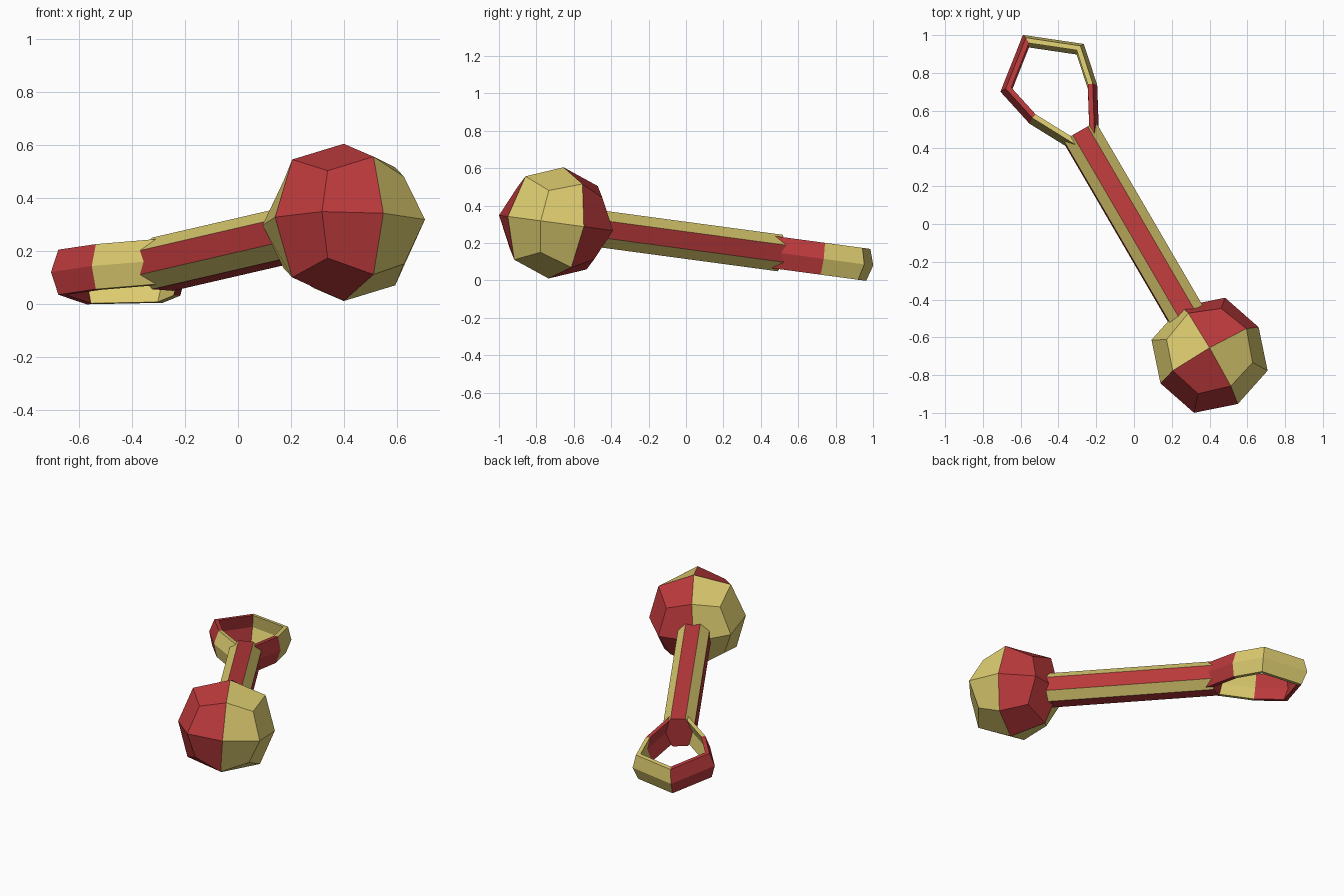
import bpy, bmesh, math
from mathutils import Matrix, Vector

if "Cube" in bpy.data.objects:
    bpy.data.objects.remove(bpy.data.objects["Cube"])

def material(name, col):
    m = bpy.data.materials.new(name)
    m.diffuse_color = (*col, 1)
    m.use_nodes = True
    m.node_tree.nodes["Principled BSDF"].inputs["Base Color"].default_value = m.diffuse_color
    return m

RED = material("red", (0.50, 0.042, 0.045))
YELLOW = material("straw yellow", (0.72, 0.60, 0.16))

# The rattle is built flat along local +y, then turned and tilted to rest on the ground
POSE = (Matrix.Translation((0.4, -0.695, 0.308))
        @ Matrix.Rotation(math.radians(-7.66), 4, 'X')
        @ Matrix.Rotation(math.radians(30), 4, 'Z'))

def finish(name, bm, is_red):
    """Colour faces by rule, pose the part and add it to the scene."""
    bmesh.ops.recalc_face_normals(bm, faces=bm.faces)
    for f in bm.faces:
        f.material_index = 0 if is_red(f.calc_center_median(), f.normal) else 1
    bm.transform(POSE)
    me = bpy.data.meshes.new(name)
    bm.to_mesh(me)
    bm.free()
    me.materials.append(RED)
    me.materials.append(YELLOW)
    ob = bpy.data.objects.new(name, me)
    bpy.context.collection.objects.link(ob)
    return ob

def loft(bm, sections):
    """Join closed sections with quads and cap both ends."""
    rings = [[bm.verts.new(p) for p in s] for s in sections]
    for a, b in zip(rings, rings[1:]):
        for i in range(len(a)):
            j = (i + 1) % len(a)
            bm.faces.new((a[i], a[j], b[j], b[i]))
    bm.faces.new(rings[0])
    bm.faces.new(rings[-1])

# Rattle ball: once-subdivided cube, alternate quarters coloured
bm = bmesh.new()
bmesh.ops.create_cube(bm, size=2)
bmesh.ops.subdivide_edges(bm, edges=bm.edges[:], cuts=1, use_grid_fill=True)
for v in bm.verts:
    scale = {1: 0.30, 2: 0.225, 3: 0.30 * 5 / 9}[round(sum(abs(c) for c in v.co))]
    v.co *= scale
finish("rattle_ball", bm, lambda c, n: c.x * c.y > 0)

# Handle: octagonal bar with alternating stripes
bm = bmesh.new()
W, S = 0.0985, 0.046
octagon = [(W, -S), (W, S), (S, W), (-S, W), (-W, S), (-W, -S), (-S, -W), (S, -W)]
loft(bm, [[(x, y, z) for x, z in octagon] for y in (0.2, 1.37)])
finish("handle", bm, lambda c, n: max(abs(k) for k in n) > 0.9)

# Grip loop: thin band bent outward along its middle
half = [(0.054, 1.26), (0.207, 1.548), (0.255, 1.773)]
path = [Vector(p) for p in half + [(0, 1.976)] + [(-x, y) for x, y in reversed(half)]]
profile = [(0, 0), (0.024, 0.086), (0.050, 0.086), (0.026, 0), (0.050, -0.086), (0.024, -0.086)]
sections = []
for i, p in enumerate(path):
    ns = []
    for a, b in zip(path[max(i - 1, 0):i + 1], path[max(i, 1) if i else 1:i + 2]):
        d = (b - a).normalized()
        ns.append(Vector((d.y, -d.x)))
    if i == len(path) - 1:
        ns = [Vector(((p - path[i - 1]).y, -(p - path[i - 1]).x)).normalized()]
    elif i == 0:
        ns = ns[:1]
    miter = ns[0] if len(ns) == 1 else (ns[0] + ns[1]) / (1 + ns[0].dot(ns[1]))
    sections.append([(*(p - miter * off), z) for off, z in profile])
bm = bmesh.new()
loft(bm, sections)
finish("grip_loop", bm, lambda c, n: (c.x > 0) == (c.y < 1.53))
